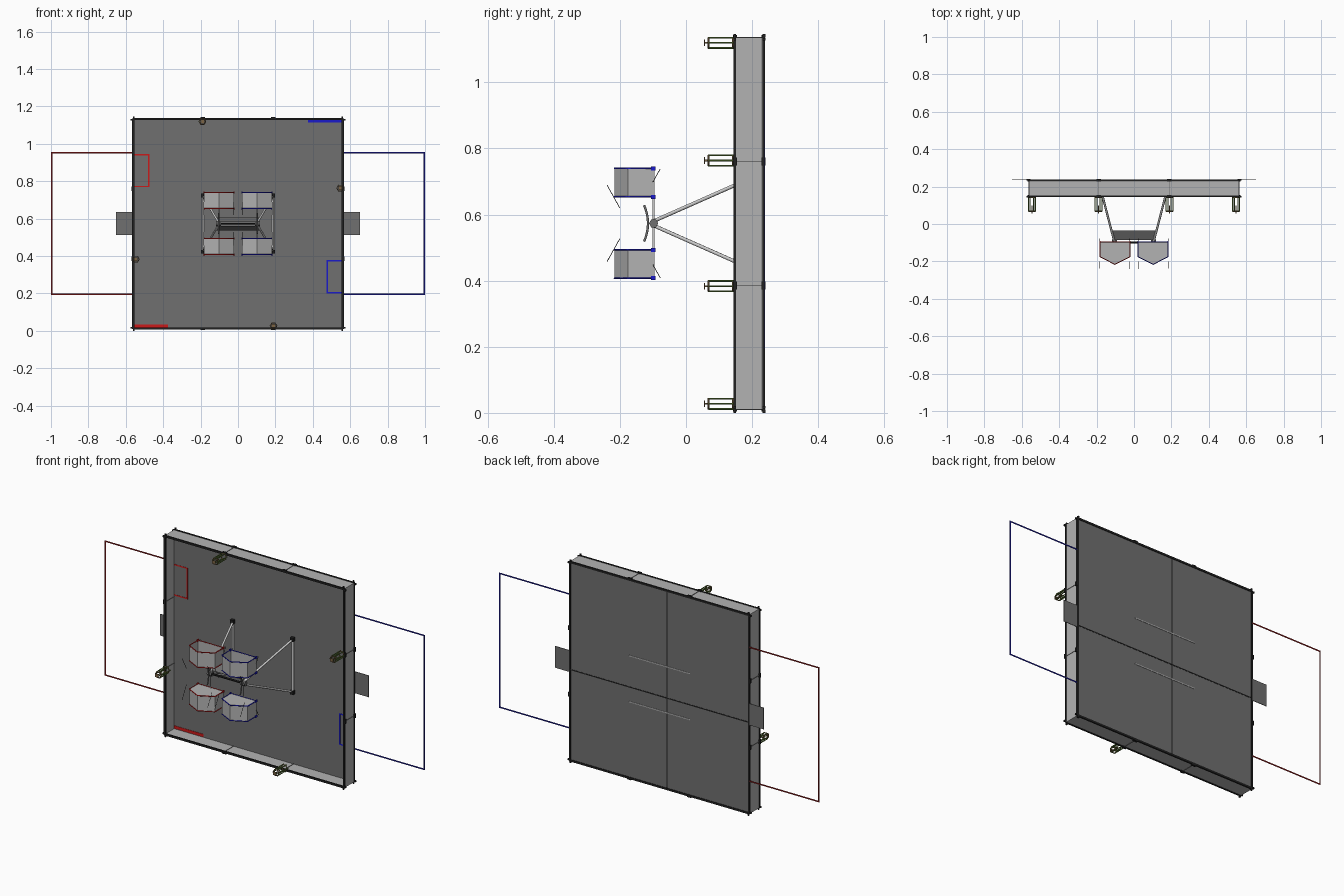
import bpy, bmesh, math
from mathutils import Vector

if "Cube" in bpy.data.objects:
    bpy.data.objects.remove(bpy.data.objects["Cube"])

CZ, H = 0.5735, 0.5625          # centre height and half width of the square tray
YF, YB = 0.145, 0.238           # front rim and back of the tray


def mat(name, c):
    m = bpy.data.materials.new(name)
    m.diffuse_color = (*c, 1)
    m.use_nodes = True
    m.node_tree.nodes["Principled BSDF"].inputs["Base Color"].default_value = m.diffuse_color
    return m


DARK = mat("dark_grey", (0.16, 0.16, 0.16))
BLACK = mat("black", (0.015, 0.015, 0.015))
LIGHT = mat("light_grey", (0.45, 0.45, 0.45))
RED = mat("red", (0.6, 0.01, 0.01))
BLUE = mat("blue", (0.01, 0.01, 0.6))
DKRED = mat("dark_red", (0.25, 0.01, 0.01))
DKBLUE = mat("dark_blue", (0.01, 0.01, 0.3))
GREEN = mat("green", (0.12, 0.22, 0.04))
BROWN = mat("brown", (0.2, 0.13, 0.06))


def mesh_obj(name, verts, faces, m=None):
    me = bpy.data.meshes.new(name)
    me.from_pydata(verts, [], faces)
    bm = bmesh.new()
    bm.from_mesh(me)
    bmesh.ops.recalc_face_normals(bm, faces=bm.faces)
    bm.to_mesh(me)
    bm.free()
    o = bpy.data.objects.new(name, me)
    bpy.context.collection.objects.link(o)
    if m:
        me.materials.append(m)
    return o


def box(name, xs, ys, zs, m=None):
    v = [(x, y, z) for x in xs for y in ys for z in zs]
    f = [(0, 1, 3, 2), (4, 6, 7, 5), (0, 4, 5, 1), (2, 3, 7, 6), (0, 2, 6, 4), (1, 5, 7, 3)]
    return mesh_obj(name, v, f, m)


def rod(name, pts, r, m=None, closed=False):
    cu = bpy.data.curves.new(name, 'CURVE')
    cu.dimensions = '3D'
    cu.bevel_depth, cu.bevel_resolution = r, 1
    cu.use_fill_caps = not closed
    s = cu.splines.new('POLY')
    s.points.add(len(pts) - 1)
    for p, c in zip(s.points, pts):
        p.co = (*c, 1)
    s.use_cyclic_u = closed
    o = bpy.data.objects.new(name, cu)
    bpy.context.collection.objects.link(o)
    if m:
        cu.materials.append(m)
    return o


# Tray floor with seams and light slots on its back
box("floor", (-H, H), (0.228, 0.236), (CZ - H, CZ + H), DARK)
box("seam_upright", (-0.049, -0.043), (0.236, 0.2372), (CZ - H, CZ + H), BLACK)
box("seam_across", (-H, H), (0.236, 0.2372), (CZ - 0.05, CZ - 0.044), BLACK)
for s in (-1, 1):
    z = CZ + s * 0.13
    box("back_slot", (-0.19, 0.19), (0.236, 0.2378), (z - 0.003, z + 0.003), LIGHT)


# Four walls: light panel, dark rails front and back, joints at the thirds
def side_box(name, side, a, d, ys, m):
    # a = range along the wall, d = range outwards from the centre
    ax, sg = side
    d = sorted((sg * d[0], sg * d[1]))
    if ax == 'x':
        return box(name, d, ys, (CZ + a[0], CZ + a[1]), m)
    return box(name, a, ys, (CZ + d[0], CZ + d[1]), m)


for side in (('x', -1), ('x', 1), ('z', -1), ('z', 1)):
    side_box("wall_panel", side, (-H, H), (H - 0.004, H), (YF, YB), LIGHT)
    for y in (YF, YB - 0.006):
        side_box("wall_rail", side, (-H, H), (H - 0.008, H + 0.003), (y - 0.001, y + 0.007), BLACK)
    for t in (-0.1875, 0.1875):
        side_box("wall_joint", side, (t - 0.0015, t + 0.0015), (H - 0.006, H + 0.002), (YF, YB), DARK)
        for y in (YF - 0.003, YB - 0.01):
            side_box("wall_latch", side, (t - 0.012, t + 0.012), (H, H + 0.007), (y, y + 0.012), BLACK)
    for t in (-H + 0.006, H - 0.006):
        side_box("corner_bracket", side, (t - 0.004, t + 0.004), (H, H + 0.011), (YF - 0.002, YF + 0.006), BLACK)
        side_box("corner_bracket", side, (t - 0.004, t + 0.004), (H, H + 0.011), (YB - 0.006, YB + 0.002), BLACK)


# Tape outlines outside and inside the tray
def tape(name, x0, x1, z0, z1, y, w, m):
    o, i = min((x0, x1), key=abs), max((x0, x1), key=abs)
    for z in (z0, z1 - w):
        box(name, (x0, x1), (y, y + 0.001), (z, z + w), m)
    return o, i


for s, bright, dim in ((-1, RED, DKRED), (1, BLUE, DKBLUE)):
    xr = sorted((s * 1.0, s * H))
    tape("outer_tape", *xr, 0.193, 0.957, 0.238, 0.008, dim)
    box("outer_tape_end", sorted((s * 1.0, s * 0.992)), (0.238, 0.239), (0.193, 0.957), dim)
    zc = CZ - s * 0.2835
    xr = sorted((s * 0.473, s * 0.558))
    tape("inner_tape", *xr, zc - 0.089, zc + 0.089, 0.2265, 0.007, bright)
    box("inner_tape_end", sorted((s * 0.473, s * 0.480)), (0.2265, 0.2275), (zc - 0.089, zc + 0.089), bright)
    zb = CZ + s * 0.548
    box("corner_tape", sorted((s * 0.375, s * 0.557)), (0.2255, 0.2275), (zb - 0.008, zb + 0.008), bright)
    box("side_mat", sorted((s * H, s * 0.652)), (0.236, 0.239), (0.513, 0.635), DARK)

# Holders on the walls: hexagonal cages of thin rods
for x, z in ((-0.19, CZ + 0.546), (0.19, CZ - 0.546), (0.546, CZ + 0.19), (-0.546, CZ - 0.19)):
    ring = [(x + 0.018 * math.cos(k * math.pi / 3), z + 0.018 * math.sin(k * math.pi / 3)) for k in range(6)]
    for a, b in ring:
        rod("holder_rod", [(a, 0.068, b), (a, 0.150, b)], 0.0028, GREEN)
    for y in (0.068, 0.142):
        rod("holder_ring", [(a, y, b) for a, b in ring], 0.003, BROWN, True)
    box("holder_tip", (x - 0.01, x + 0.01), (0.055, 0.057), (z - 0.01, z + 0.01), BROWN)
    rod("holder_core", [(x, 0.057, z), (x, 0.10, z)], 0.003, BROWN)

# A-frames: floor bar plus two legs leaning to the pivot on each side
apex = {}
for s in (-1, 1):
    top = Vector((s * 0.105, -0.098, CZ))
    rod("frame_floor_bar", [(s * 0.187, 0.222, CZ - 0.15), (s * 0.187, 0.222, CZ + 0.15)], 0.006)
    for v in (-1, 1):
        rod("frame_leg", [(s * 0.187, 0.222, CZ + v * 0.148), (s * 0.105, -0.095, CZ + v * 0.008)], 0.006)
        box("frame_foot", (s * 0.187 - 0.01, s * 0.187 + 0.01), (0.21, 0.229),
            (CZ + v * 0.15 - 0.01, CZ + v * 0.15 + 0.01), BLACK)
        # curved hanger arms and posts carrying the crates
        rod("hanger_arm", [(s * 0.103, -0.115 - 0.012 * (k / 5) ** 2, CZ + v * 0.055 * k / 5)
                           for k in range(6)], 0.004, DARK)
        rod("crate_post", [(s * 0.103, -0.098, CZ), (s * 0.103, -0.098, CZ + v * 0.082)], 0.0035)
    rod("pivot_hub", [(s * 0.118, -0.098, CZ), (s * 0.090, -0.098, CZ)], 0.014, DARK)
rod("pivot_axle", [(-0.115, -0.098, CZ), (0.115, -0.098, CZ)], 0.005, BLACK)

# Sloping panels between the legs near the pivot
for v in (-1, 1):
    p = [(-0.120, -0.036, CZ + v * 0.034), (0.120, -0.036, CZ + v * 0.034),
         (0.107, -0.086, CZ + v * 0.012), (-0.107, -0.086, CZ + v * 0.012)]
    o = mesh_obj("frame_panel", p, [(0, 1, 2, 3)], DARK)
    o.modifiers.new("thickness", 'SOLIDIFY').thickness = 0.002

# Four crates: house-shaped tubs, open on the side facing away from the pivot
for s, m in ((-1, RED), (1, BLUE)):
    for v in (-1, 1):
        x0, x1 = s * 0.022, s * 0.182
        prof = [(x0, -0.096), (x1, -0.096), (x1, -0.175), ((x0 + x1) / 2, -0.216), (x0, -0.175)]
        zi, zo = CZ + v * 0.080, CZ + v * 0.166
        verts = [(a, b, z) for z in (zi, zo) for a, b in prof]
        faces = [(k, (k + 1) % 5, 5 + (k + 1) % 5, 5 + k) for k in range(5)] + [(0, 1, 2, 3, 4)]
        o = mesh_obj("crate", verts, faces, LIGHT)
        o.modifiers.new("thickness", 'SOLIDIFY').thickness = 0.002
        for z in (zi, zo):
            rod("crate_rim", [(a, b, z) for a, b in prof], 0.0027, m, True)
            for x in (x0, x1):
                box("crate_corner", (x - 0.003, x + 0.003), (-0.106, -0.092), (z - 0.006, z + 0.006), m)
        # thin tilted sticks at both ends of the crate
        for x in (x0, x1):
            rod("crate_stick", [(x, -0.239, CZ + v * 0.116), (x, -0.200, CZ + v * 0.046)], 0.0012, BLACK)
            rod("crate_stick", [(x, -0.078, CZ + v * 0.165), (x, -0.100, CZ + v * 0.125)], 0.0012, BLACK)
